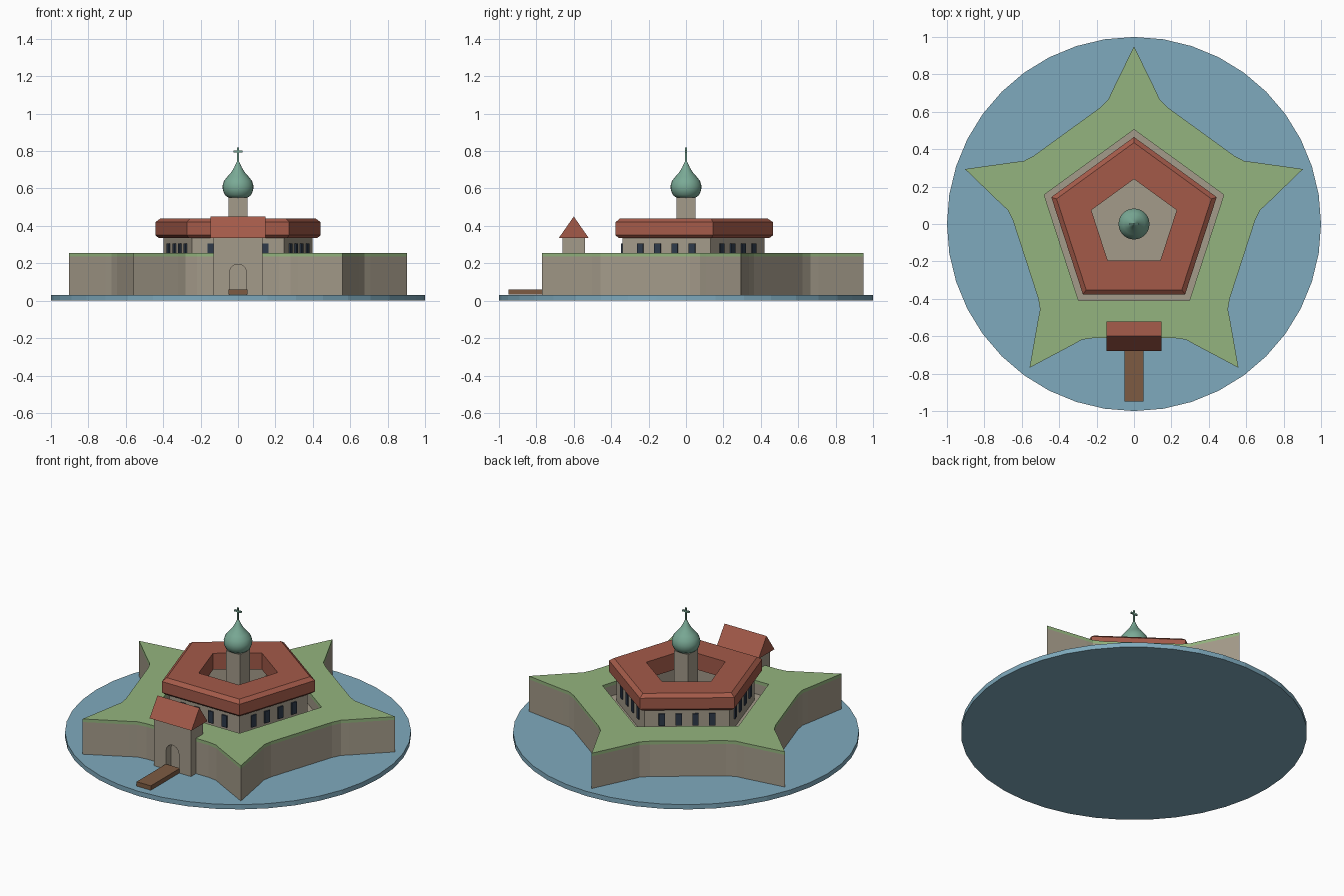
import bpy, bmesh
from math import sin, cos, pi, radians, sqrt
from mathutils import Matrix, Vector

cube = bpy.data.objects.get("Cube")
if cube:
    bpy.data.objects.remove(cube, do_unlink=True)


def material(name, hex_code):
    """Flat material from an sRGB hex colour."""
    srgb = [int(hex_code[i:i + 2], 16) / 255 for i in (0, 2, 4)]
    col = [c / 12.92 if c < 0.04 else ((c + 0.055) / 1.055) ** 2.4 for c in srgb] + [1]
    m = bpy.data.materials.new(name)
    m.use_nodes = True
    m.diffuse_color = col
    m.node_tree.nodes["Principled BSDF"].inputs["Base Color"].default_value = col
    return m


WATER = material("water_blue", "7faabd")
GRASS = material("grass_green", "94b47e")
STONE = material("stone_grey", "a49b8a")
ROOF = material("roof_red", "a35a49")
WOOD = material("wood_brown", "7d5b42")
COPPER = material("copper_green", "7aaa96")
GLASS = material("window_dark", "2e3a4a")


def finish(name, bm, mat, matrix=None):
    if matrix:
        bm.transform(matrix)
    bmesh.ops.recalc_face_normals(bm, faces=bm.faces)
    me = bpy.data.meshes.new(name)
    bm.to_mesh(me)
    bm.free()
    me.materials.append(mat)
    ob = bpy.data.objects.new(name, me)
    bpy.context.collection.objects.link(ob)
    return ob


def box(name, mat, x, y, z, matrix=None):
    bm = bmesh.new()
    bmesh.ops.create_cube(bm, size=1)
    for v in bm.verts:
        v.co = [(a + b) / 2 + c * (b - a) for (a, b), c in zip((x, y, z), v.co)]
    return finish(name, bm, mat, matrix)


def lathe(name, mat, profile, n, start=90, ring=False):
    """Turn an (r, z) profile into an n-sided solid; ring closes the profile."""
    bm = bmesh.new()
    loops = []
    for r, z in profile:
        angles = [radians(start) + 2 * pi * k / n for k in range(n)]
        loops.append([bm.verts.new((r * cos(a), r * sin(a), z)) for a in angles])
    pairs = list(zip(loops, loops[1:] + loops[:1])) if ring else list(zip(loops, loops[1:]))
    for lo, hi in pairs:
        for k in range(n):
            j = (k + 1) % n
            bm.faces.new((lo[k], lo[j], hi[j], hi[k]))
    if not ring:
        bm.faces.new(loops[0])
        bm.faces.new(loops[-1])
    return finish(name, bm, mat)


def prism(name, mat, outlines, low, high, matrix=None):
    """Extrude 2D outlines; later outlines are holes."""
    bm = bmesh.new()
    edges = []
    for pts in outlines:
        vs = [bm.verts.new((x, y, low)) for x, y in pts]
        edges += [bm.edges.new((a, b)) for a, b in zip(vs, vs[1:] + vs[:1])]
    bmesh.ops.triangle_fill(bm, edges=edges, use_beauty=True, normal=(0, 0, 1))
    ext = bmesh.ops.extrude_face_region(bm, geom=bm.faces[:], use_keep_orig=True)
    for g in ext["geom"]:
        if isinstance(g, bmesh.types.BMVert):
            g.co.z = high
    return finish(name, bm, mat, matrix)


def turn(p, k):
    a = 2 * pi * k / 5
    return (p[0] * cos(a) - p[1] * sin(a), p[0] * sin(a) + p[1] * cos(a))


# Moat
lathe("moat", WATER, [(1, 0), (1, 0.03)], 40)

# Star rampart: one curved side repeated five times, with a pentagon yard cut out
half = [(0.22, -0.61), (0.28, -0.619), (0.32, -0.642)]
side = [(-x, y) for x, y in reversed(half)] + half + [turn((0, 0.95), 3)]
star = [turn(p, k) for k in range(5) for p in side]
yard = [turn((0, 0.505), k) for k in range(5)]
prism("rampart_wall", STONE, [star, yard], 0.03, 0.235)
prism("rampart_grass", GRASS, [star, yard], 0.235, 0.255)
lathe("yard_floor", STONE, [(0.505, 0.03), (0.505, 0.17)], 5)

# Pentagonal building with an open court
lathe("building_walls", STONE, [(0.42, 0.17), (0.42, 0.34), (0.28, 0.34), (0.28, 0.17)], 5, ring=True)
lathe("building_roof", ROOF, [(0.445, 0.335), (0.465, 0.35), (0.465, 0.42), (0.435, 0.44),
                              (0.24, 0.44), (0.24, 0.335)], 5, ring=True)
wall = 0.42 * cos(pi / 5)
for k in range(5):
    for i in range(4):
        x = (i - 1.5) * 0.097
        box(f"window_{k}_{i}", GLASS, (x - 0.018, x + 0.018), (-wall - 0.008, -wall + 0.005),
            (0.23, 0.305), Matrix.Rotation(2 * pi * k / 5, 4, "Z"))

# Central tower, onion dome and cross
lathe("tower", STONE, [(0.05 * sqrt(2), 0.17), (0.05 * sqrt(2), 0.552)], 4, start=45)
lathe("onion_dome", COPPER, [(0.05, 0.55), (0.07, 0.565), (0.081, 0.59), (0.083, 0.613),
                             (0.075, 0.64), (0.057, 0.663), (0.036, 0.687), (0.02, 0.713),
                             (0.008, 0.74), (0.003, 0.75)], 24)
dome = bpy.context.collection.objects["onion_dome"]
bpy.ops.object.select_all(action="DESELECT")
dome.select_set(True)
bpy.context.view_layer.objects.active = dome
bpy.ops.object.shade_smooth_by_angle(angle=radians(40))
box("cross_post", COPPER, (-0.005, 0.005), (-0.005, 0.005), (0.73, 0.82))
box("cross_bar", COPPER, (-0.024, 0.024), (-0.005, 0.005), (0.793, 0.803))

# Gatehouse: arched front slab, solid back, gable roof
upright = Matrix.Rotation(pi / 2, 4, "X")
arch = [(0.045 * cos(pi * t / 10), 0.15 + 0.045 * sin(pi * t / 10)) for t in range(11)]
front = [(0.13, 0.03), (0.13, 0.335), (-0.13, 0.335), (-0.13, 0.03), (-0.045, 0.03)]
front += arch[::-1] + [(0.045, 0.03)]
prism("gate_front", STONE, [front], 0.61, 0.66, upright)
box("gate_back", STONE, (-0.13, 0.13), (-0.61, -0.54), (0.03, 0.335))
gable = [(-0.68, 0.335), (-0.52, 0.335), (-0.6, 0.45)]
along_x = Matrix(((0, 0, 1, 0), (1, 0, 0, 0), (0, 1, 0, 0), (0, 0, 0, 1)))
prism("gate_roof", ROOF, [gable], -0.148, 0.148, along_x)

# Bridge
box("bridge", WOOD, (-0.05, 0.05), (-0.95, -0.655), (0.032, 0.06))
